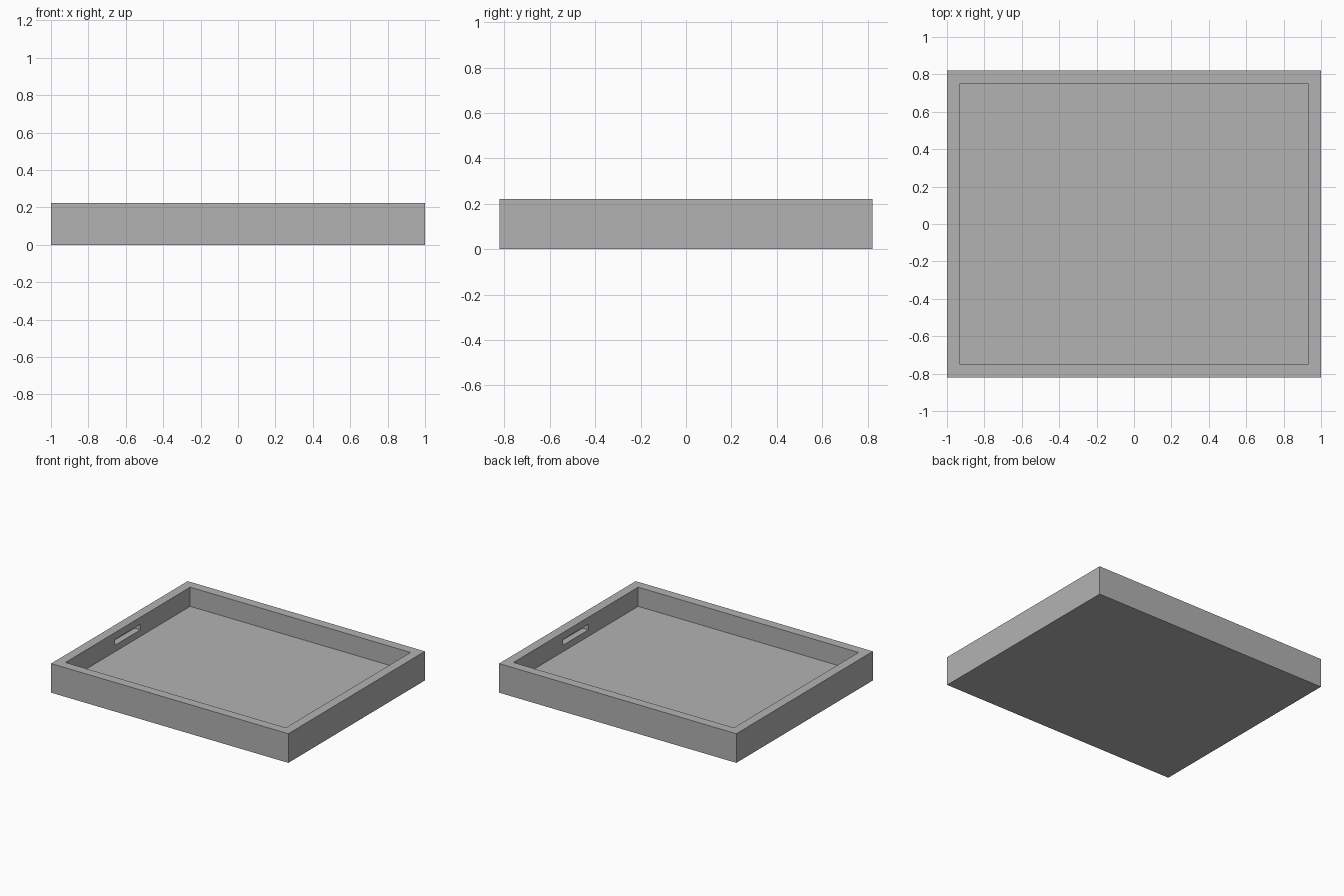
import bpy
import bmesh
from mathutils import Matrix, Vector

if "Cube" in bpy.data.objects:
    bpy.data.objects.remove(bpy.data.objects["Cube"], do_unlink=True)

LENGTH, WIDTH, HEIGHT = 2.0, 1.644, 0.222
WALL, FLOOR = 0.071, 0.076
SLOT_LENGTH, SLOT_HEIGHT, SLOT_DEPTH, SLOT_Z = 0.305, 0.043, 0.05, 0.147

grey = bpy.data.materials.new("plain grey")
grey.use_nodes = True
grey.diffuse_color = (0.448, 0.448, 0.448, 1)
grey.node_tree.nodes["Principled BSDF"].inputs["Base Color"].default_value = grey.diffuse_color


def box(name, size, centre):
    bm = bmesh.new()
    bmesh.ops.create_cube(bm, size=1, matrix=Matrix.LocRotScale(Vector(centre), None, Vector(size)))
    mesh = bpy.data.meshes.new(name)
    bm.to_mesh(mesh)
    bm.free()
    mesh.materials.append(grey)
    obj = bpy.data.objects.new(name, mesh)
    bpy.context.collection.objects.link(obj)
    return obj


# Tray: solid block with its top inset to a rim and sunk to the floor
tray = box("tray", (LENGTH, WIDTH, HEIGHT), (0, 0, HEIGHT / 2))
bm = bmesh.new()
bm.from_mesh(tray.data)
top = max(bm.faces, key=lambda f: f.calc_center_median().z)
bmesh.ops.inset_region(bm, faces=[top], thickness=WALL, use_even_offset=True)
sunk = bmesh.ops.extrude_discrete_faces(bm, faces=[top])["faces"]
bmesh.ops.translate(bm, verts=sunk[0].verts, vec=(0, 0, FLOOR - HEIGHT))
bmesh.ops.recalc_face_normals(bm, faces=bm.faces)
bm.to_mesh(tray.data)
bm.free()

# Finger slots: blind recesses in the inner faces of the two end walls
for side, label in ((1, "left"), (-1, "right")):
    inner = LENGTH / 2 - WALL
    cutter = box(label + "_slot_cutter", (SLOT_DEPTH * 2, SLOT_LENGTH, SLOT_HEIGHT),
                 (side * inner, 0, SLOT_Z))
    cutter.hide_render = True
    cutter.hide_viewport = True
    cut = tray.modifiers.new(label + "_finger_slot", "BOOLEAN")
    cut.operation = "DIFFERENCE"
    cut.solver = "EXACT"
    cut.object = cutter

# Bake the slots into the tray and discard the cutters
bpy.context.view_layer.update()
baked = bpy.data.meshes.new_from_object(tray.evaluated_get(bpy.context.evaluated_depsgraph_get()))
cutters = [m.object for m in tray.modifiers]
tray.modifiers.clear()
tray.data = baked
for cutter in cutters:
    bpy.data.objects.remove(cutter, do_unlink=True)
